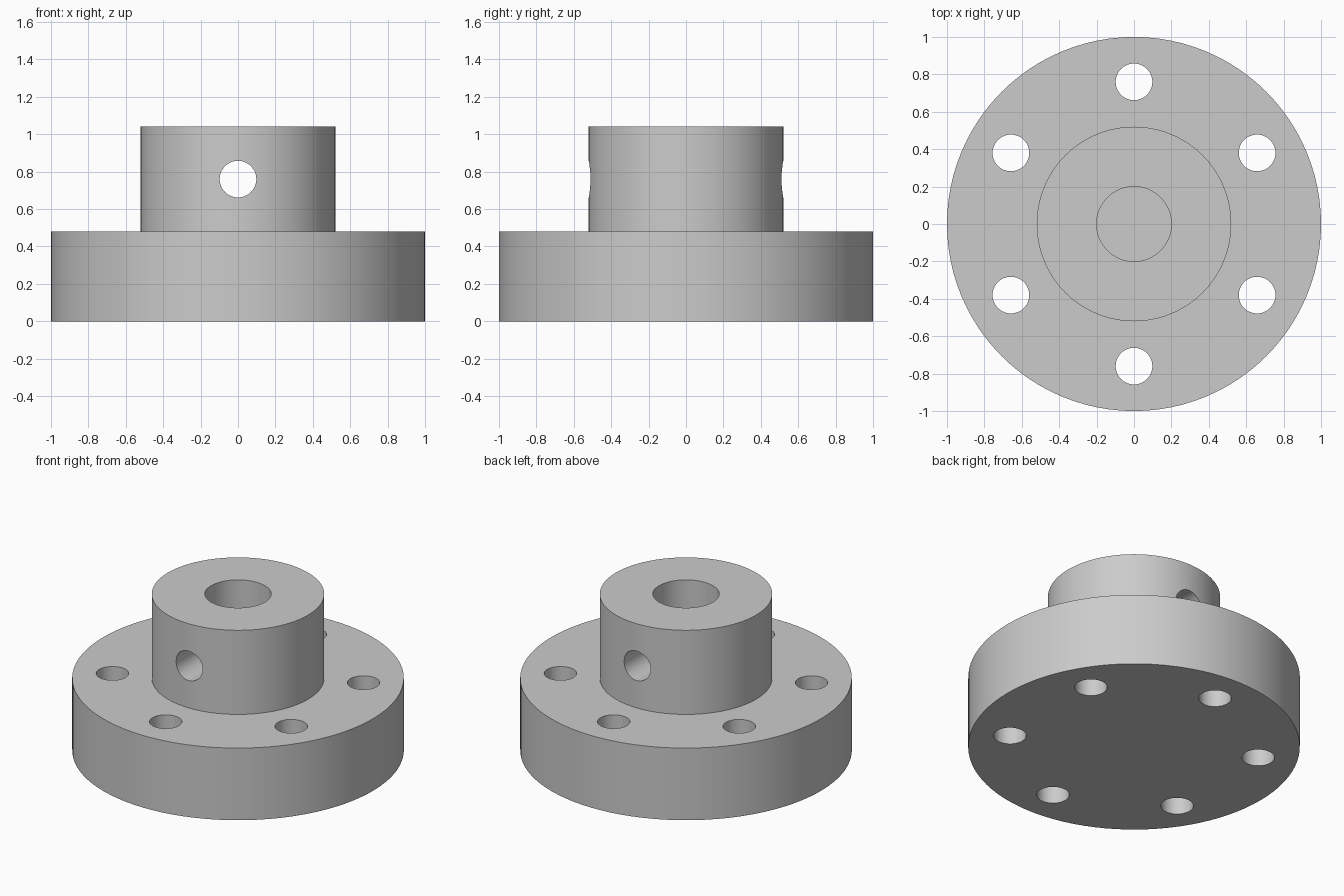
import bpy
import bmesh
from math import pi, sin, cos, radians
from mathutils import Vector

default = bpy.data.objects.get("Cube")
if default:
    bpy.data.objects.remove(default, do_unlink=True)

FLANGE_R, FLANGE_H = 1.0, 0.48
HUB_R, HUB_TOP = 0.52, 1.04
BORE_R, HOLE_R = 0.2, 0.098
BOLT_CIRCLE = 0.76
SEGMENTS = 96

# Single plain metal colour
metal = bpy.data.materials.new("grey_metal")
metal.use_nodes = True
grey = (0.6, 0.6, 0.6, 1)
metal.diffuse_color = grey
metal.node_tree.nodes["Principled BSDF"].inputs["Base Color"].default_value = grey


def lathe(name, profile):
    """Spin an (r, z) profile around the z axis into a closed solid."""
    bm = bmesh.new()
    verts = [bm.verts.new((r, 0, z)) for r, z in profile]
    edges = [bm.edges.new(pair) for pair in zip(verts, verts[1:])]
    bmesh.ops.spin(bm, geom=verts + edges, axis=(0, 0, 1), cent=(0, 0, 0),
                   angle=2 * pi, steps=SEGMENTS, use_duplicate=False)
    bmesh.ops.remove_doubles(bm, verts=bm.verts, dist=0.0001)
    bmesh.ops.recalc_face_normals(bm, faces=bm.faces)
    mesh = bpy.data.meshes.new(name)
    bm.to_mesh(mesh)
    bm.free()
    obj = bpy.data.objects.new(name, mesh)
    bpy.context.collection.objects.link(obj)
    mesh.materials.append(metal)
    return obj


def drill(target, location, depth, rotation=(0, 0, 0)):
    """Cut a round hole through the target."""
    bpy.ops.mesh.primitive_cylinder_add(vertices=48, radius=HOLE_R, depth=depth,
                                        location=location, rotation=rotation)
    cutter = bpy.context.object
    cutter.name = "hole_cutter"
    cutter.hide_render = True
    cutter.data.materials.append(metal)
    mod = target.modifiers.new("hole", "BOOLEAN")
    mod.operation = "DIFFERENCE"
    mod.solver = "EXACT"
    mod.object = cutter
    bpy.context.view_layer.objects.active = target
    bpy.ops.object.modifier_apply(modifier=mod.name)
    bpy.data.objects.remove(cutter, do_unlink=True)


# Flange and hub turned as one piece, with a blind bore
body = lathe("flanged_hub", [
    (0, 0), (FLANGE_R, 0), (FLANGE_R, FLANGE_H), (HUB_R, FLANGE_H),
    (HUB_R, HUB_TOP), (BORE_R, HUB_TOP), (BORE_R, FLANGE_H), (0, FLANGE_H)])

# Six bolt holes through the flange
for i in range(6):
    a = radians(90 + 60 * i)
    drill(body, Vector((cos(a) * BOLT_CIRCLE, sin(a) * BOLT_CIRCLE, FLANGE_H / 2)), 0.8)

# Cross hole through the hub, front to back
drill(body, (0, 0, (FLANGE_H + HUB_TOP) / 2), 1.4, (pi / 2, 0, 0))

# Smooth walls with crisp rims
bpy.ops.object.select_all(action="DESELECT")
body.select_set(True)
bpy.context.view_layer.objects.active = body
bpy.ops.object.shade_smooth_by_angle(angle=radians(30))
